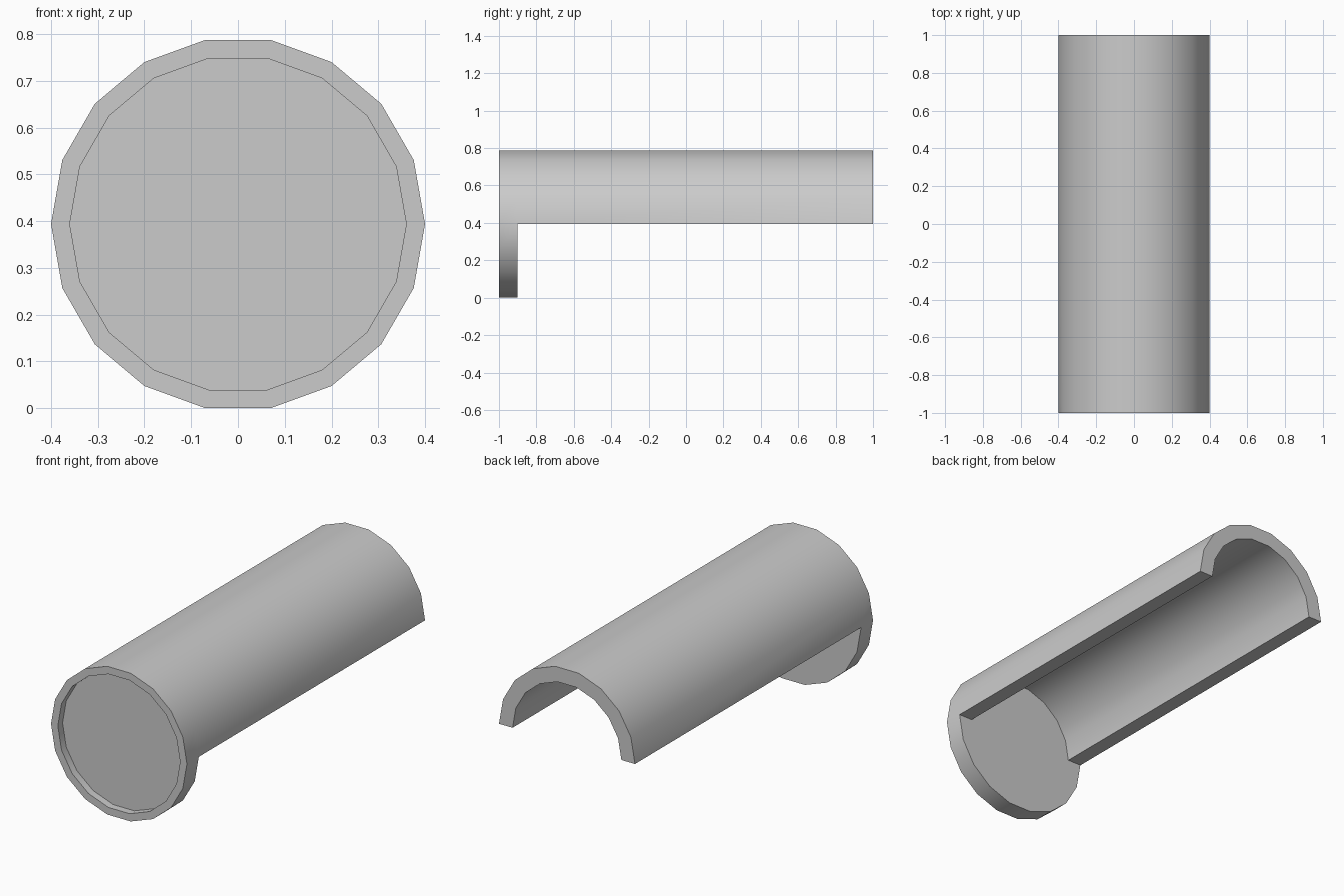
import bpy, bmesh, math

if "Cube" in bpy.data.objects:
    bpy.data.objects.remove(bpy.data.objects["Cube"])

SIDES, HALF = 18, 9
R_OUT, R_RECESS, R_BORE = 0.40, 0.36, 0.32
ZC = R_OUT * math.sin(math.radians(80))   # flat bottom rests on z = 0
Y_FRONT, Y_FLOOR, Y_CAP, Y_BACK = -1.0, -0.96, -0.9, 1.0

bm = bmesh.new()


def ring(r, y, count=SIDES):
    step = math.tau / SIDES
    return [bm.verts.new((r * math.cos(i * step), y, ZC + r * math.sin(i * step)))
            for i in range(count)]


def bridge(a, b, closed):
    n = len(a)
    for i in range(n if closed else n - 1):
        j = (i + 1) % n
        bm.faces.new((a[i], a[j], b[j], b[i]))


# Round end cap with a shallow recess in its front
floor = ring(R_RECESS, Y_FLOOR)
lip = ring(R_RECESS, Y_FRONT)
rim = ring(R_OUT, Y_FRONT)
cap = ring(R_OUT, Y_CAP)
bm.faces.new(floor)
for a, b in ((floor, lip), (lip, rim), (rim, cap)):
    bridge(a, b, True)

# Half-round trough cover growing from the upper half of the cap
bore = ring(R_BORE, Y_CAP, HALF + 1)
end_out = ring(R_OUT, Y_BACK, HALF + 1)
end_in = ring(R_BORE, Y_BACK, HALF + 1)
upper = cap[:HALF + 1]
bridge(upper, end_out, False)
bridge(end_out, end_in, False)
bridge(end_in, bore, False)
for i in (0, HALF):
    bm.faces.new((upper[i], end_out[i], end_in[i], bore[i]))

# Exposed back face of the cap
bm.faces.new(cap[HALF:] + [cap[0]] + bore)

bmesh.ops.recalc_face_normals(bm, faces=bm.faces[:])
mesh = bpy.data.meshes.new("half_tube_with_cap")
bm.to_mesh(mesh)
bm.free()
obj = bpy.data.objects.new("half_tube_with_cap", mesh)
bpy.context.collection.objects.link(obj)
bpy.context.view_layer.objects.active = obj
obj.select_set(True)
bpy.ops.object.shade_smooth_by_angle(angle=math.radians(30))
